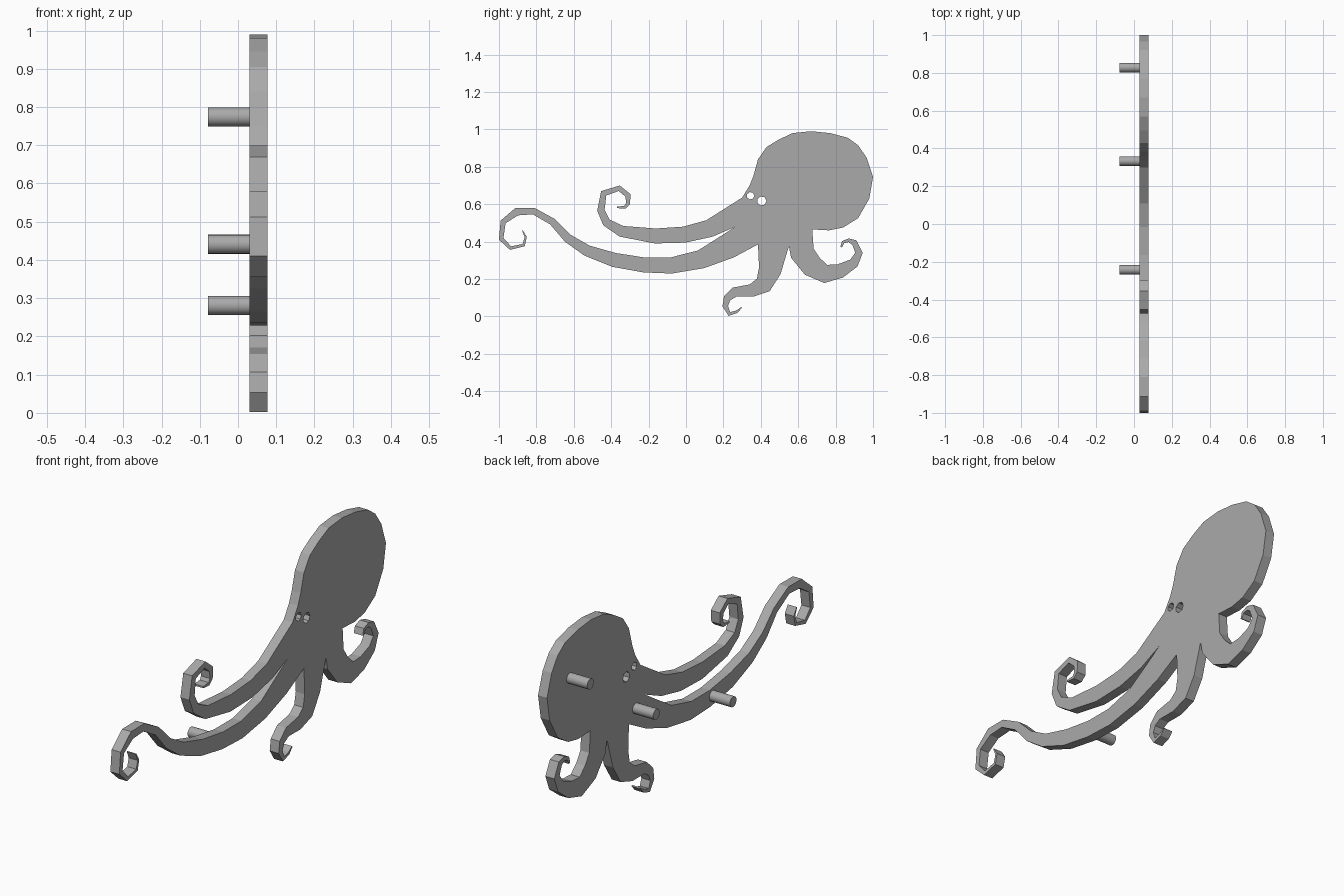
import bpy
import math
from mathutils import Vector

default_cube = bpy.data.objects.get("Cube")
if default_cube:
    bpy.data.objects.remove(default_cube, do_unlink=True)

PLATE_BACK, PLATE_FRONT, PEG_END = .03, .077, -.078

# One plain grey for everything
grey = bpy.data.materials.new("plain grey")
grey.use_nodes = True
grey.diffuse_color = (.4, .4, .4, 1)
grey.node_tree.nodes["Principled BSDF"].inputs["Base Color"].default_value = grey.diffuse_color


def tentacle(root_start, root_end, path):
    """Outline of a tapering arm: down its left flank, back up its right flank.
    Each path entry is (y, z, half width)."""
    root = (Vector(root_start) + Vector(root_end)) / 2
    centres = [root] + [Vector(p[:2]) for p in path]
    left, right = [], []
    for i, (y, z, half_width) in enumerate(path, start=1):
        here = centres[i]
        heading = (here - centres[i - 1]).normalized()
        if i + 1 < len(centres):
            heading += (centres[i + 1] - here).normalized()
        heading.normalize()
        side = Vector((-heading.y, heading.x)) * half_width
        left.append(here + side)
        right.append(here - side)
    return left + right[::-1]


def ring(centre, radius, sides):
    """Regular polygon outline, used for the eye holes."""
    angles = [math.tau * i / sides for i in range(sides)]
    return [Vector(centre) + radius * Vector((math.cos(a), math.sin(a))) for a in angles]


def add_outline(curve, points):
    spline = curve.splines.new("POLY")
    spline.points.add(len(points) - 1)
    for target, point in zip(spline.points, points):
        target.co = (point[0], point[1], 0, 1)
    spline.use_cyclic_u = True


# Head, from the brow over the crown to the back of the neck
head = [(.30, .635), (.34, .70), (.36, .75), (.385, .84), (.43, .905), (.495, .945),
        (.57, .98), (.67, .99), (.77, .98), (.865, .955), (.92, .915), (.965, .85),
        (1, .745), (.98, .63), (.92, .525), (.84, .475), (.765, .46), (.675, .465)]

# Notches between neighbouring tentacles
rear_notch, middle_notch, front_notch = (.55, .375), (.385, .385), (.265, .48)

rear_tentacle = [(.622, .338, .065), (.675, .268, .06), (.747, .227, .049),
                 (.825, .243, .038), (.897, .285, .027), (.925, .34, .02),
                 (.9, .395, .016), (.87, .407, .01), (.84, .397, .008), (.83, .37, .005)]

short_tentacle = [(.448, .243, .06), (.413, .168, .048), (.35, .138, .034),
                  (.26, .13, .026), (.22, .097, .02), (.21, .055, .015),
                  (.232, .013, .011), (.272, .025, .007), (.297, .048, .003)]

long_tentacle = [(.225, .375, .067), (.08, .305, .05), (-.08, .272, .043),
                 (-.225, .275, .04), (-.385, .302, .038), (-.53, .352, .03),
                 (-.632, .418, .024), (-.715, .507, .019), (-.815, .563, .018),
                 (-.905, .56, .021), (-.978, .505, .015), (-.988, .415, .013),
                 (-.938, .365, .01), (-.868, .381, .008), (-.857, .425, .006),
                 (-.875, .46, .002)]

upper_tentacle = [(.125, .47, .047), (-.01, .437, .043), (-.165, .43, .04),
                  (-.345, .455, .03), (-.425, .502, .023), (-.455, .567, .02),
                  (-.44, .658, .018), (-.357, .685, .015), (-.31, .647, .015),
                  (-.31, .602, .011), (-.327, .583, .008), (-.37, .583, .004)]

# Join head and tentacles into one silhouette
silhouette = (head
              + tentacle(head[-1], rear_notch, rear_tentacle) + [rear_notch]
              + tentacle(rear_notch, middle_notch, short_tentacle) + [middle_notch]
              + tentacle(middle_notch, front_notch, long_tentacle) + [front_notch]
              + tentacle(front_notch, head[0], upper_tentacle))

# Extrude the silhouette, with the two eyes as through holes
profile = bpy.data.curves.new("body_profile", "CURVE")
profile.dimensions = "2D"
profile.fill_mode = "BOTH"
profile.extrude = (PLATE_FRONT - PLATE_BACK) / 2
add_outline(profile, silhouette)
add_outline(profile, ring((.345, .645), .02, 7))
add_outline(profile, ring((.405, .617), .025, 7))

outline = bpy.data.objects.new("body_outline", profile)
bpy.context.collection.objects.link(outline)
bpy.context.view_layer.update()
evaluated = outline.evaluated_get(bpy.context.evaluated_depsgraph_get())
body_mesh = bpy.data.meshes.new_from_object(evaluated)
bpy.data.objects.remove(outline, do_unlink=True)

body = bpy.data.objects.new("octopus_body", body_mesh)
bpy.context.collection.objects.link(body)
body.location.x = (PLATE_BACK + PLATE_FRONT) / 2
body.rotation_euler = (math.pi / 2, 0, math.pi / 2)
body_mesh.materials.clear()
body_mesh.materials.append(grey)
for face in body_mesh.polygons:
    face.use_smooth = False

# Round pegs standing out from the back of the plate
peg_spots = {"head_peg": (.828, .774), "neck_peg": (.333, .441), "tentacle_peg": (-.242, .281)}
for name, (y, z) in peg_spots.items():
    bpy.ops.mesh.primitive_cylinder_add(
        vertices=20, radius=.025, depth=PLATE_BACK - PEG_END + .01,
        location=((PEG_END + PLATE_BACK + .01) / 2, y, z), rotation=(0, math.pi / 2, 0))
    peg = bpy.context.object
    peg.name = name
    peg.data.materials.append(grey)
    bpy.ops.object.shade_smooth_by_angle()
